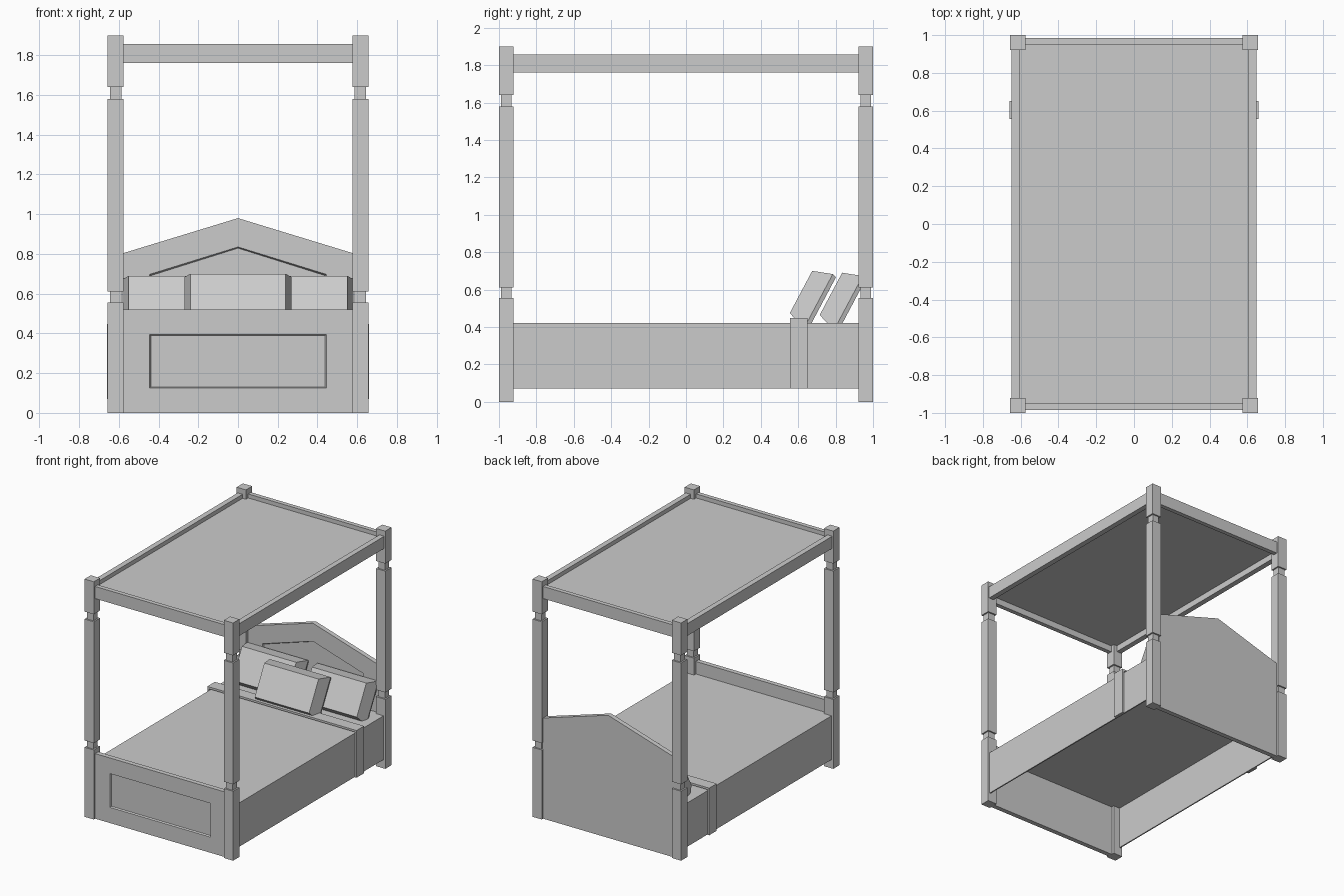
import bpy, bmesh, math
from mathutils import Matrix

if "Cube" in bpy.data.objects:
    bpy.data.objects.remove(bpy.data.objects["Cube"])


def make(name, bm):
    bmesh.ops.recalc_face_normals(bm, faces=bm.faces)
    me = bpy.data.meshes.new(name)
    bm.to_mesh(me)
    bm.free()
    ob = bpy.data.objects.new(name, me)
    bpy.context.collection.objects.link(ob)
    return ob


def loft(rings):
    """Closed solid through rings of equal point count."""
    bm = bmesh.new()
    vs = [[bm.verts.new(p) for p in r] for r in rings]
    n = len(vs[0])
    for a, b in zip(vs, vs[1:]):
        for i in range(n):
            j = (i + 1) % n
            bm.faces.new((a[i], a[j], b[j], b[i]))
    bm.faces.new(vs[0])
    bm.faces.new(vs[-1])
    return bm


def box(name, x0, x1, y0, y1, z0, z1):
    def ring(z):
        return [(x0, y0, z), (x1, y0, z), (x1, y1, z), (x0, y1, z)]
    return make(name, loft([ring(z0), ring(z1)]))


def post(name, cx, cy):
    # square post with two narrow necks
    f, n = 0.041, 0.029
    rings = []
    for z, h in [(0, f), (0.555, f), (0.555, n), (0.61, n), (0.61, f),
                 (1.58, f), (1.58, n), (1.64, n), (1.64, f), (1.9, f)]:
        rings.append([(cx + sx * h, cy + sy * h * 0.96, z)
                      for sx, sy in ((-1, -1), (1, -1), (1, 1), (-1, 1))])
    make(name, loft(rings))


def panel_board(name, outer, inner, y_front, y_back, depth):
    # board with a recessed panel on its front
    def at(p, y):
        return [(x, y, z) for x, z in p]
    shrunk = [(x * 0.985, z + (0.006 if z < 0.2 else -0.006)) for x, z in inner]
    make(name, loft([at(outer, y_back), at(outer, y_front),
                     at(inner, y_front), at(shrunk, y_front + depth)]))


def cover(name, hx, y0, y1, z0, z1, t=0.01):
    # cloth draped over the bed, open underneath
    prof = [(-hx, z0), (-hx, z1), (hx, z1), (hx, z0),
            (hx - t, z0), (hx - t, z1 - t), (t - hx, z1 - t), (t - hx, z0)]
    make(name, loft([[(x, y, z) for x, z in prof] for y in (y0, y1)]))


def pillow(name, cx, y, z):
    # (y, z) is the top edge of the front face; sides flare towards the back
    rings = []
    for d, hx, g in [(0, 0.24, 0), (0.105, 0.27, 0.036), (0.128, 0.262, 0.03)]:
        rings.append([(-hx, d, -0.256 - g), (hx, d, -0.256 - g), (hx, d, g), (-hx, d, g)])
    ob = make(name, loft(rings))
    ob.data.transform(Matrix.Translation((cx, y, z)) @ Matrix.Rotation(math.radians(-28), 4, 'X'))


# Corner posts
for sx, sn in ((-1, "left"), (1, "right")):
    for sy, yn in ((-1, "front"), (1, "back")):
        post(f"{yn}_{sn}_post", sx * 0.616, sy * 0.961)

# Canopy rails and cloth
for s, n in ((-1, "left"), (1, "right")):
    a, b = sorted((s * 0.605, s * 0.648))
    box(f"{n}_canopy_rail", a, b, -0.925, 0.925, 1.76, 1.857)
for s, n in ((-1, "front"), (1, "back")):
    a, b = sorted((s * 0.95, s * 0.985))
    box(f"{n}_canopy_rail", -0.58, 0.58, a, b, 1.76, 1.857)
box("canopy_cloth", -0.606, 0.606, -0.952, 0.952, 1.81, 1.825)

# Footboard and headboard
panel_board("footboard",
            [(-0.58, 0), (0.58, 0), (0.58, 0.52), (-0.58, 0.52)],
            [(-0.445, 0.125), (0.445, 0.125), (0.445, 0.395), (-0.445, 0.395)],
            -0.983, -0.945, 0.012)
panel_board("headboard",
            [(-0.58, 0), (0.58, 0), (0.58, 0.803), (0, 0.98), (-0.58, 0.803)],
            [(-0.445, 0.125), (0.445, 0.125), (0.445, 0.697), (0, 0.835), (-0.445, 0.697)],
            0.945, 0.983, 0.012)

# Bed cover and folded band
cover("bed_cover", 0.642, -0.945, 0.945, 0.07, 0.42)
cover("folded_band", 0.66, 0.555, 0.65, 0.07, 0.447, 0.016)

# Pillows
pillow("front_pillow", 0, 0.675, 0.70)
for s, n in ((-1, "left"), (1, "right")):
    pillow(f"back_{n}_pillow", s * 0.31, 0.835, 0.69)
